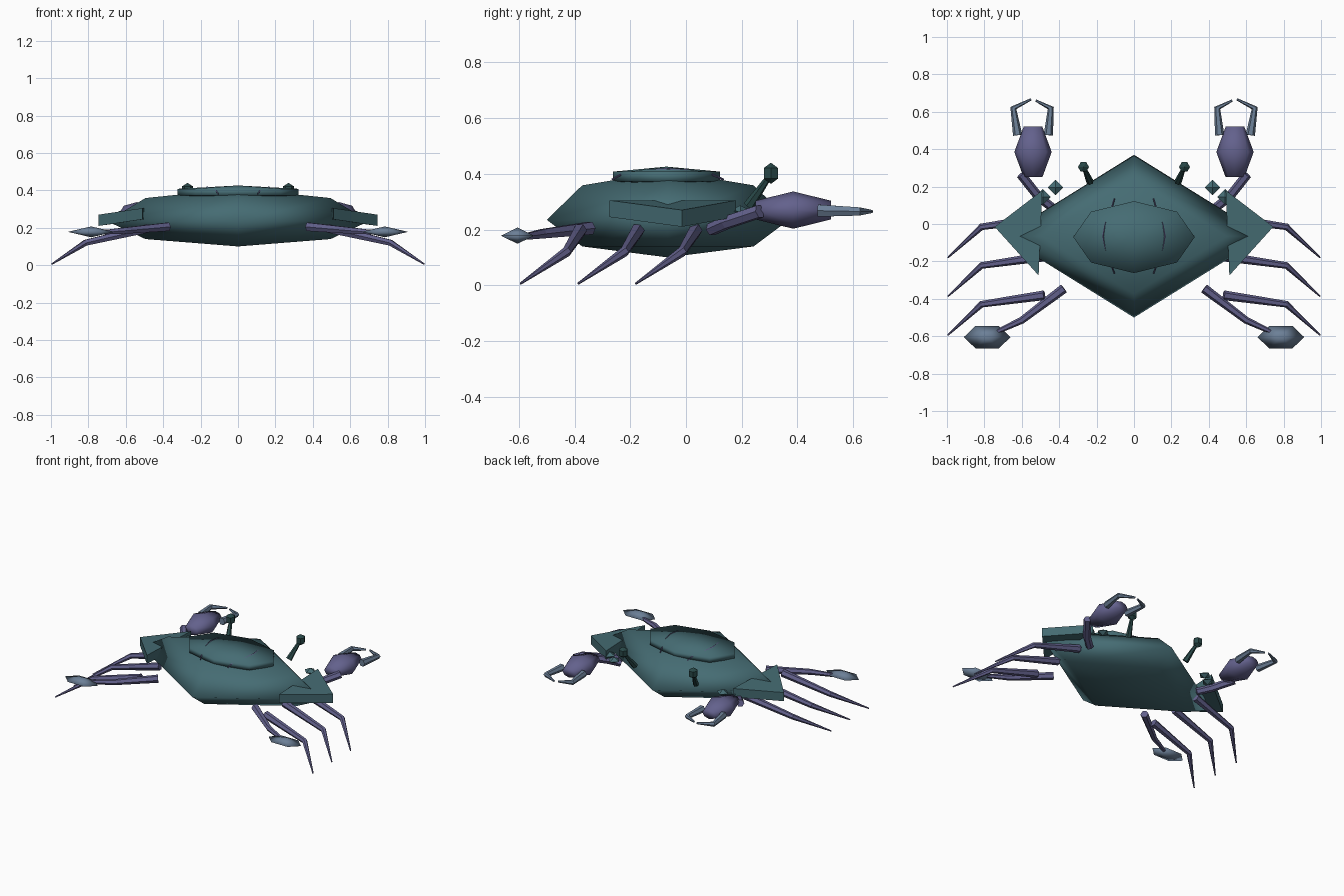
import bpy, math
from mathutils import Vector

if "Cube" in bpy.data.objects:
    bpy.data.objects.remove(bpy.data.objects["Cube"])


def material(name, rgb):
    m = bpy.data.materials.new(name)
    m.diffuse_color = (*rgb, 1)
    m.use_nodes = True
    m.node_tree.nodes["Principled BSDF"].inputs["Base Color"].default_value = m.diffuse_color
    return m


TEAL = material("shell teal", (0.060, 0.150, 0.172))
DARK = material("eye dark teal", (0.022, 0.065, 0.065))
PURPLE = material("limb purple", (0.125, 0.120, 0.265))
GREY = material("blue grey", (0.150, 0.215, 0.310))


def make(name, verts, faces, mat, smooth=False):
    me = bpy.data.meshes.new(name)
    me.from_pydata([tuple(v) for v in verts], [], faces)
    me.materials.append(mat)
    for p in me.polygons:
        p.use_smooth = smooth
    ob = bpy.data.objects.new(name, me)
    bpy.context.collection.objects.link(ob)
    return ob


def loft(name, rings, mat, smooth=False):
    """Skin equal rings of points, capping both ends."""
    n = len(rings[0])
    verts = [p for r in rings for p in r]
    faces = [(i * n + j, i * n + (j + 1) % n, (i + 1) * n + (j + 1) % n, (i + 1) * n + j)
             for i in range(len(rings) - 1) for j in range(n)]
    faces += [tuple(reversed(range(n))), tuple(range(len(verts) - n, len(verts)))]
    return make(name, verts, faces, mat, smooth)


def ball(name, c, size, seg, lats, mat, smooth=True, up=None):
    """Low-poly sphere with poles on z; rings at the given latitudes."""
    up = up or size[2]
    h = lambda s: s * (up if s > 0 else size[2])
    verts = [(c[0], c[1], c[2] + h(-1))]
    for lat in lats:
        r, s = math.cos(math.radians(lat)), math.sin(math.radians(lat))
        verts += [(c[0] + size[0] * r * math.cos(j * math.tau / seg),
                   c[1] + size[1] * r * math.sin(j * math.tau / seg),
                   c[2] + h(s)) for j in range(seg)]
    verts.append((c[0], c[1], c[2] + up))
    top, k = len(verts) - 1, len(lats)
    faces = []
    for j in range(seg):
        a, b = 1 + j, 1 + (j + 1) % seg
        faces.append((0, b, a))
        for i in range(k - 1):
            faces.append((a + i * seg, b + i * seg, b + (i + 1) * seg, a + (i + 1) * seg))
        faces.append((a + (k - 1) * seg, b + (k - 1) * seg, top))
    return make(name, verts, faces, mat, smooth)


def limb(name, pts, radii, mat, n=6):
    """Tapered tube along a bent path."""
    pts = [Vector(p) for p in pts]
    rings = []
    for i, p in enumerate(pts):
        d = (pts[min(i + 1, len(pts) - 1)] - pts[max(i - 1, 0)]).normalized()
        ref = Vector((0, 0, 1)) if abs(d.z) < 0.9 else Vector((0, 1, 0))
        u = d.cross(ref).normalized()
        v = u.cross(d)
        # u, v chosen so that the walls face outwards
        rings.append([p + radii[i] * (math.cos(a) * u - math.sin(a) * v)
                      for a in (j * math.tau / n for j in range(n))])
    return loft(name, [list(reversed(r)) for r in rings], mat)


# Shell: four-sided rounded diamond with a low raised cap
ball("shell", (0, -0.065, 0.235), (0.70, 0.435, 0.135), 4, (-45, 0, 45), TEAL, up=0.175)
ball("shell_cap", (0, -0.07, 0.39), (0.375, 0.222, 0.036), 8, (-30, 30), TEAL)

for s, side in ((1, "right"), (-1, "left")):
    def at(*p):
        return (s * p[0], *p[1:])

    def path(*pts):
        return [at(*p) for p in pts]

    # Side spike: tilted triangular plate
    tri = [(0.49, 0.18, 0.245), (0.51, -0.275, 0.245), (0.745, -0.015, 0.21)]
    if s > 0:
        tri.reverse()
    bottom = [Vector(at(*p)) for p in tri]
    rings = [list(reversed(bottom)), [p + Vector((0, 0, 0.06)) for p in reversed(bottom)]]
    loft(side + "_shell_spike", [list(reversed(r)) for r in rings], TEAL)

    # Curved groove line on the cap
    limb(side + "_shell_line",
         path((0.105, 0.135, 0.379), (0.118, 0.09, 0.400), (0.155, 0, 0.413), (0.166, -0.065, 0.417),
              (0.155, -0.13, 0.413), (0.118, -0.23, 0.400), (0.105, -0.265, 0.379)),
         [0.004] * 7, PURPLE, 4)

    # Small bumps on the front edge
    for i, (x, y) in enumerate(((0.42, 0.195), (0.487, 0.145))):
        ball(f"{side}_edge_bump_{i + 1}", at(x, y, 0.265), (0.042, 0.042, 0.022), 4, (0,), TEAL, False)

    # Eye and stalk
    limb(side + "_eye_stalk", path((0.235, 0.225, 0.285), (0.268, 0.302, 0.395)), (0.02, 0.01), DARK)
    ball(side + "_eye", at(0.27, 0.305, 0.402), (0.034, 0.034, 0.038), 6, (-30, 30), DARK, False)

    # Claw: arm, palm and two bent fingers
    limb(side + "_claw_arm", path((0.44, 0.09, 0.20), (0.51, 0.145, 0.225), (0.605, 0.265, 0.265)),
         (0.024, 0.025, 0.025), PURPLE)
    palm = []
    for y, k in ((0.25, 0.5), (0.385, 1), (0.52, 0.5)):
        palm.append([(s * 0.54 + 0.1 * k * math.cos(a), y, 0.27 - 0.067 * k * math.sin(a))
                     for a in (j * math.tau / 8 for j in range(8))])
    loft(side + "_claw_palm", palm, PURPLE, True)
    limb(side + "_outer_finger", path((0.622, 0.475, 0.268), (0.645, 0.62, 0.265), (0.55, 0.667, 0.265)),
         (0.025, 0.017, 0.006), GREY)
    limb(side + "_inner_finger", path((0.458, 0.475, 0.268), (0.445, 0.62, 0.265), (0.525, 0.66, 0.265)),
         (0.025, 0.017, 0.006), GREY)

    # Three walking legs
    for i in range(3):
        y = -0.207 * i
        limb(f"{side}_leg_{i + 1}",
             path((0.48, 0.033 + y, 0.197), (0.815, -0.015 + y, 0.12), (0.995, -0.18 + y, 0.006)),
             (0.026, 0.018, 0.004), PURPLE)

    # Swimming leg with paddle
    limb(side + "_swim_leg", path((0.375, -0.345, 0.205), (0.60, -0.515, 0.185), (0.73, -0.575, 0.175)),
         (0.026, 0.019, 0.013), PURPLE)
    ball(side + "_paddle", at(0.785, -0.605, 0.178), (0.125, 0.069, 0.029), 6, (0,), GREY)

# Make all faces point outwards
import bmesh
for ob in bpy.data.objects:
    bm = bmesh.new()
    bm.from_mesh(ob.data)
    bmesh.ops.recalc_face_normals(bm, faces=bm.faces)
    bm.to_mesh(ob.data)
    bm.free()
